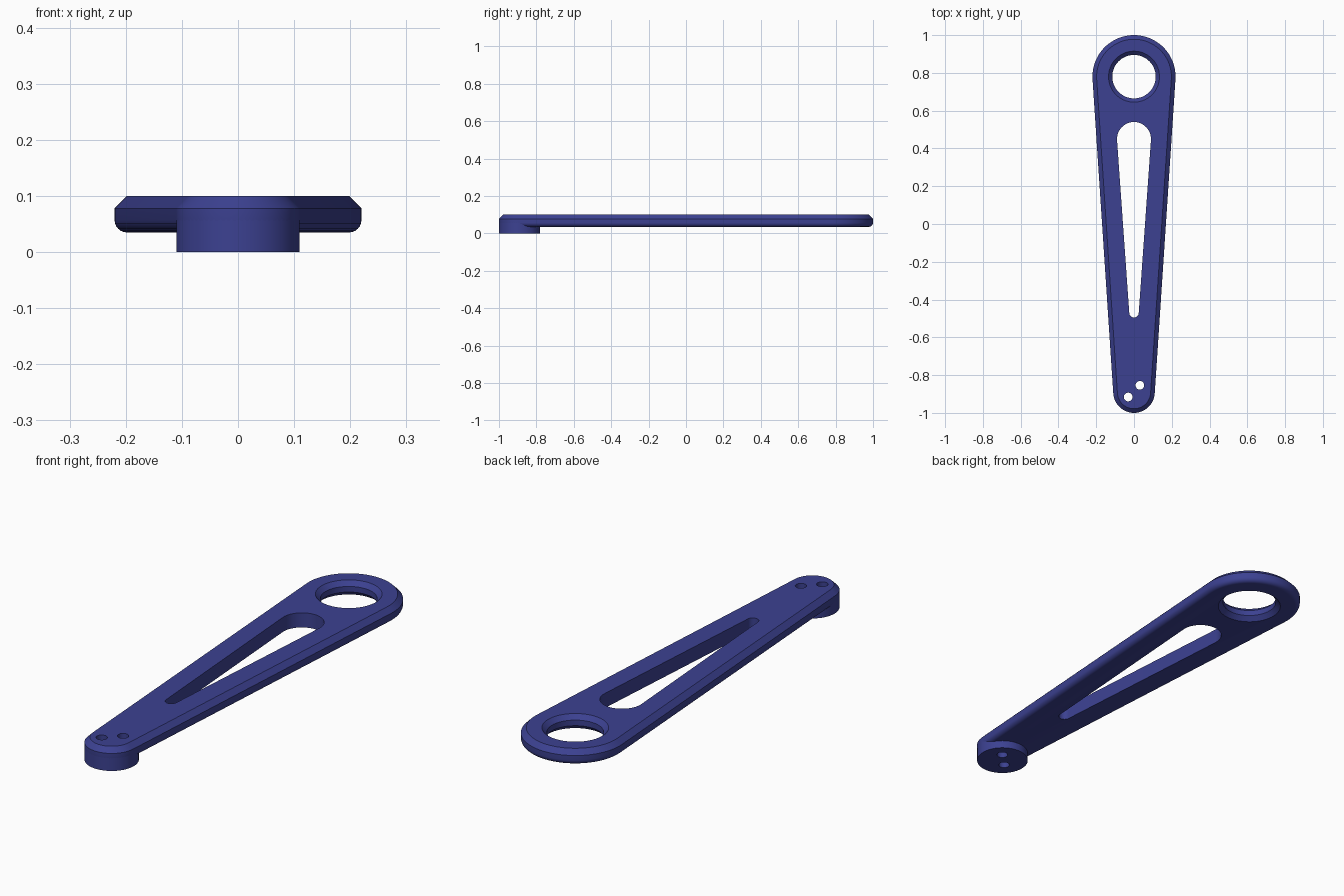
import bpy, bmesh, math

if "Cube" in bpy.data.objects:
    bpy.data.objects.remove(bpy.data.objects["Cube"])

BIG, SMALL = (0.78, 0.22), (-0.89, 0.11)      # (centre y, radius) of the arm ends
BOTTOM, TOP, EDGE = 0.035, 0.10, 0.022

blue = bpy.data.materials.new("deep blue")
blue.diffuse_color = (0.045, 0.053, 0.285, 1)
blue.use_nodes = True
blue.node_tree.nodes["Principled BSDF"].inputs["Base Color"].default_value = blue.diffuse_color


def tapered(big, small, inset=0.0, n=40):
    """Outline around two circles joined by tangent lines."""
    (y1, r1), (y2, r2) = big, small
    t = math.asin((r1 - r2) / (y1 - y2))
    pts = []
    for y, r, a0, a1 in ((y1, r1, -t, math.pi + t),
                         (y2, r2, math.pi + t, 2 * math.pi - t)):
        for i in range(n + 1):
            a = a0 + (a1 - a0) * i / n
            pts.append(((r - inset) * math.cos(a), y + (r - inset) * math.sin(a)))
    return pts


def circle(x, y, r, n=64):
    return [(x + r * math.cos(2 * math.pi * i / n), y + r * math.sin(2 * math.pi * i / n))
            for i in range(n)]


def loft(name, layers):
    """Closed solid through (outline, z) layers listed from bottom to top."""
    bm = bmesh.new()
    rings = [[bm.verts.new((x, y, z)) for x, y in pts] for pts, z in layers]
    for a, b in zip(rings, rings[1:]):
        for i in range(len(a)):
            j = (i + 1) % len(a)
            bm.faces.new((a[i], a[j], b[j], b[i]))
    bm.faces.new(rings[0][::-1])
    bm.faces.new(rings[-1])
    bmesh.ops.recalc_face_normals(bm, faces=bm.faces)
    me = bpy.data.meshes.new(name)
    bm.to_mesh(me)
    bm.free()
    me.materials.append(blue)
    ob = bpy.data.objects.new(name, me)
    bpy.context.collection.objects.link(ob)
    return ob


def activate(ob):
    bpy.ops.object.select_all(action='DESELECT')
    ob.select_set(True)
    bpy.context.view_layer.objects.active = ob


def cut(ob, cutters):
    activate(ob)
    for c in cutters:
        m = ob.modifiers.new("cut", 'BOOLEAN')
        m.operation, m.solver, m.object = 'DIFFERENCE', 'EXACT', c
        bpy.ops.object.modifier_apply(modifier=m.name)


# arm plate: rounded lower edge, straight side, chamfered upper edge
layers = []
for i in range(7):
    a = math.pi / 2 * i / 6
    layers.append((tapered(BIG, SMALL, EDGE * (1 - math.sin(a))),
                   BOTTOM + EDGE * (1 - math.cos(a))))
layers += [(tapered(BIG, SMALL), TOP - EDGE), (tapered(BIG, SMALL, EDGE), TOP)]
arm = loft("arm", layers)

# round boss under the narrow end
boss = loft("boss", [(circle(0, SMALL[0], SMALL[1]), z) for z in (0, 0.058)])

# cutters: long tapered slot, large hole chamfered on both faces, two pin holes
slot_shape = tapered((0.45, 0.09), (-0.47, 0.025), n=24)
slot = loft("slot_cutter", [(slot_shape, -0.1), (slot_shape, 0.2)])
hole = loft("hole_cutter", [(circle(0, BIG[0], r), z) for r, z in
                            ((0.145, 0.025), (0.115, 0.055), (0.115, 0.08), (0.145, 0.11))])
pins = [loft("pin_cutter", [(circle(x, y, 0.023, 32), z) for z in (-0.1, 0.2)])
        for x, y in ((0.031, -0.854), (-0.031, -0.916))]

cut(arm, [slot, hole] + pins)
cut(boss, pins)
for c in [slot, hole] + pins:
    bpy.data.objects.remove(c)

for ob in (arm, boss):
    activate(ob)
    bpy.ops.object.shade_smooth_by_angle(angle=math.radians(30))
